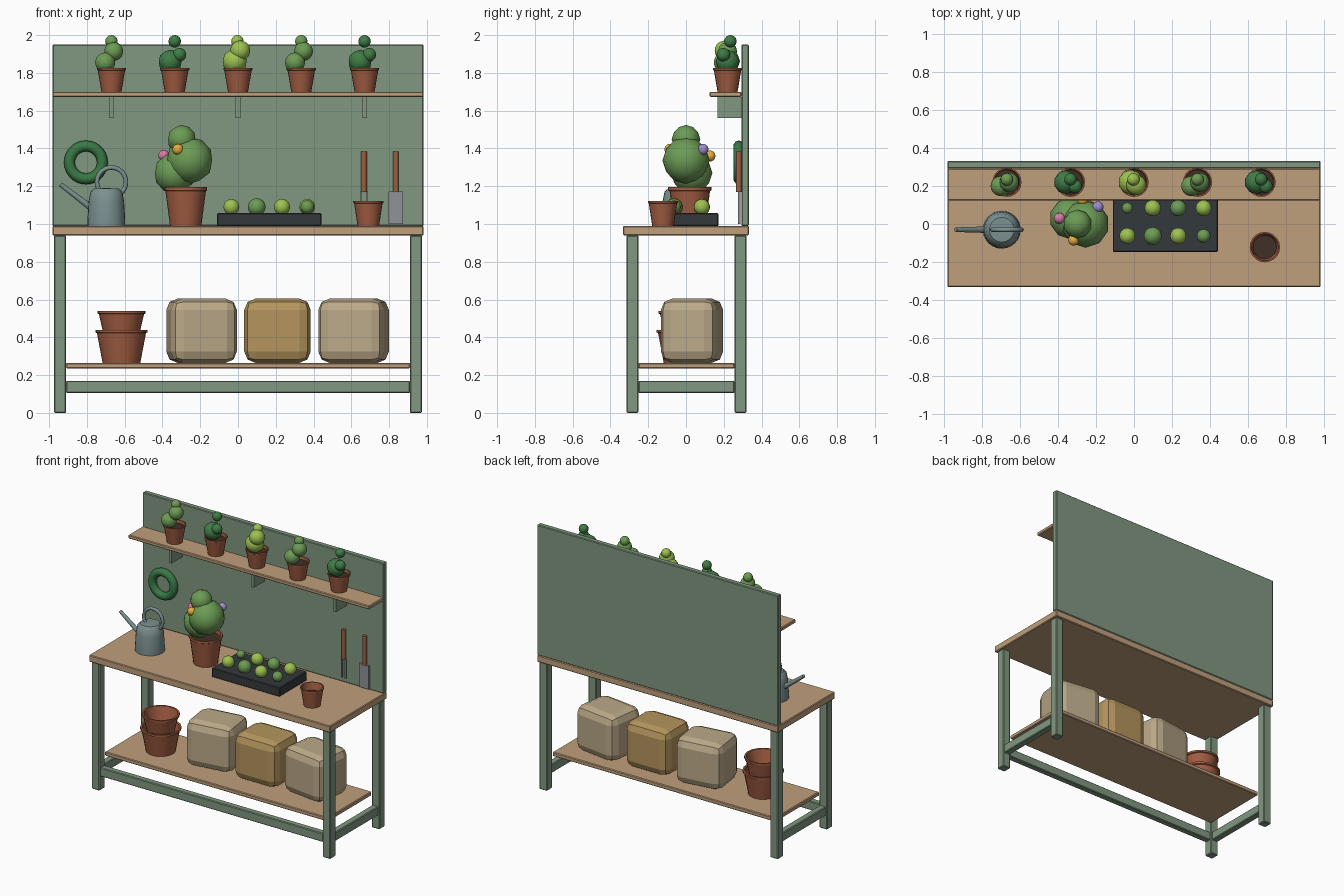
import bpy, bmesh, math
from mathutils import Vector

if "Cube" in bpy.data.objects:
    bpy.data.objects.remove(bpy.data.objects["Cube"])


def mat(name, r, g, b):
    m = bpy.data.materials.new(name)
    m.diffuse_color = (r, g, b, 1)
    m.use_nodes = True
    m.node_tree.nodes["Principled BSDF"].inputs["Base Color"].default_value = m.diffuse_color
    return m


GREEN = mat("green_paint", .22, .31, .22)
WOOD = mat("bench_wood", .53, .35, .20)
CLAY = mat("terracotta", .36, .11, .055)
SOIL = mat("soil", .05, .03, .02)
LEAF = mat("leaf_mid", .15, .33, .09)
DARK = mat("leaf_dark", .05, .20, .06)
LIGHT = mat("leaf_light", .34, .54, .08)
HOSE = mat("hose_green", .04, .19, .06)
ZINC = mat("zinc", .20, .28, .28)
BLACK = mat("tray_black", .035, .04, .045)
STEEL = mat("steel", .28, .29, .31)
GRIP = mat("tool_grip", .33, .12, .05)
CREAM = mat("sack_cream", .50, .40, .25)
TAN = mat("sack_tan", .46, .30, .11)
PINK = mat("petal_pink", .75, .2, .42)
ORANGE = mat("petal_orange", .8, .42, .05)
PURPLE = mat("petal_purple", .36, .27, .65)


def make(name, bm, m, loc=(0, 0, 0), smooth=False):
    bmesh.ops.recalc_face_normals(bm, faces=bm.faces)
    me = bpy.data.meshes.new(name)
    bm.to_mesh(me)
    bm.free()
    me.materials.append(m)
    ob = bpy.data.objects.new(name, me)
    ob.location = loc
    bpy.context.collection.objects.link(ob)
    if smooth:
        bpy.ops.object.select_all(action='DESELECT')
        ob.select_set(True)
        bpy.context.view_layer.objects.active = ob
        bpy.ops.object.shade_smooth_by_angle(angle=math.radians(40))
    return ob


def box(name, x, y, z, m, bevel=.005, seg=1, rot=0):
    lo, hi = Vector((x[0], y[0], z[0])), Vector((x[1], y[1], z[1]))
    bm = bmesh.new()
    bmesh.ops.create_cube(bm, size=1)
    bmesh.ops.scale(bm, vec=hi - lo, verts=bm.verts)
    if bevel:
        bmesh.ops.bevel(bm, geom=bm.edges[:], offset=bevel, segments=seg,
                        profile=.5, affect='EDGES')
    ob = make(name, bm, m, (lo + hi) / 2)
    ob.rotation_euler.z = rot
    return ob


def lathe(name, prof, loc, m, n=20):
    bm = bmesh.new()
    vs = [bm.verts.new((r, 0, z)) for r, z in prof]
    es = [bm.edges.new(p) for p in zip(vs, vs[1:])]
    bmesh.ops.spin(bm, geom=vs + es, cent=(0, 0, 0), axis=(0, 0, 1),
                   angle=2 * math.pi, steps=n)
    bmesh.ops.remove_doubles(bm, verts=bm.verts, dist=1e-4)
    return make(name, bm, m, loc, True)


def ball(name, x, y, z, r, m):
    bm = bmesh.new()
    bmesh.ops.create_icosphere(bm, subdivisions=3 if r < .06 else 2, radius=r)
    return make(name, bm, m, (x, y, z), True)


def tube(name, a, b, r1, r2, m, n=12):
    a, b = Vector(a), Vector(b)
    bm = bmesh.new()
    bmesh.ops.create_cone(bm, cap_ends=True, segments=n, radius1=r1, radius2=r2,
                          depth=(b - a).length)
    ob = make(name, bm, m, (a + b) / 2, True)
    ob.rotation_euler = (b - a).to_track_quat('Z', 'Y').to_euler()
    return ob


def ring(name, loc, R, r, m):
    prof = [(R + r * math.cos(t * math.pi / 5), r * math.sin(t * math.pi / 5)) for t in range(11)]
    ob = lathe(name, prof, loc, m, 28)
    ob.rotation_euler.x = math.pi / 2
    return ob


def pot(name, x, y, z, rb, rt, h, soil=0):
    w = rt * .1
    lathe(name, [(0, 0), (rb, 0), (rt * .94, h * .9), (rt, h * .92), (rt, h),
                 (rt - w, h), (rb - w, h * .1), (0, h * .1)], (x, y, z), CLAY)
    if soil:
        r = rb - w + (rt - rb) * (soil - .1) / .9
        lathe(name + "_soil", [(0, 0), (r + .002, 0)], (x, y, z + h * soil), SOIL)


# Bench frame
box("bench_top", (-.983, .983), (-.333, .333), (.94, .99), WOOD)
box("back_panel", (-.983, .983), (.293, .333), (.99, 1.95), GREEN)
for s, side in ((-1, "left"), (1, "right")):
    xs = sorted((s * .973, s * .91))
    box(side + "_front_leg", xs, (-.315, -.252), (0, .94), GREEN)
    box(side + "_back_leg", xs, (.257, .32), (0, .94), GREEN)
    box(side + "_rail", sorted((s * .967, s * .917)), (-.252, .257), (.105, .17), GREEN)
box("front_rail", (-.91, .91), (-.307, -.26), (.105, .17), GREEN)
box("lower_shelf", (-.91, .91), (-.252, .257), (.235, .265), WOOD)

# Upper shelf and brackets
box("upper_shelf", (-.983, .983), (.125, .293), (1.673, 1.7), WOOD)
for i, x in enumerate((-.67, 0, .67)):
    box(f"shelf_bracket_{i}", (x - .012, x + .012), (.168, .293), (1.56, 1.673), GREEN, 0)

# Row of small potted plants: offsets x, y, z and radius of each leaf ball
shapes = [[(-.033, -.02, .155, .053), (.012, .0, .214, .05), (0, .015, .267, .033)],
          [(-.024, 0, .16, .063), (.025, -.022, .196, .036), (0, .015, .267, .033)],
          [(-.017, 0, .162, .066), (.012, -.015, .218, .053), (-.003, .015, .267, .033)]]
for i, (k, m) in enumerate(((0, LEAF), (1, DARK), (2, LIGHT), (0, LEAF), (1, DARK))):
    x = -.67 + .335 * i
    pot(f"shelf_pot_{i}", x, .22, 1.7, .053, .077, .125, .85)
    for j, (dx, dy, dz, r) in enumerate(shapes[k]):
        ball(f"shelf_plant_{i}_{j}", x + dx, .22 + dy, 1.7 + dz, r, m)

# Large flowering plant
pot("large_pot", -.277, .02, .99, .083, .114, .205, .88)
for j, b in enumerate(((-.256, 0, 1.337, .125), (-.335, .03, 1.27, .11), (-.298, 0, 1.448, .076))):
    ball(f"large_foliage_{j}", *b, LEAF)
for j, (x, y, z, m) in enumerate(((-.393, .03, 1.363, PINK), (-.318, -.085, 1.395, ORANGE),
                                  (-.19, .09, 1.395, PURPLE), (-.27, .127, 1.36, ORANGE))):
    ball(f"blossom_{j}", x, y, z, .029, m)

# Watering can
lathe("watering_can_body", [(0, 0), (.1, 0), (.1, .03), (.094, .13), (.084, .18),
                            (.065, .198), (0, .2)], (-.697, -.03, .99), ZINC, 24)
tube("watering_can_spout", (-.94, -.03, 1.21), (-.75, -.03, 1.065), .012, .018, ZINC)
ring("watering_can_handle", (-.67, -.03, 1.222), .077, .012, ZINC)

# Coiled hose on the panel
ring("hanging_hose", (-.805, .28, 1.326), .087, .029, HOSE)

# Seedling tray
box("seed_tray", (-.112, .442), (-.147, .173), (.99, 1.057), BLACK)
radii = [[.042, .047, .043, .036], [.029, .043, .043, .042]]
for r, y in enumerate((-.063, .084)):
    for c in range(4):
        ball(f"seedling_{r}_{c}", -.035 + .134 * c, y, 1.09, radii[r][c],
             LIGHT if (r + c) % 2 == 0 else LEAF)

# Empty bench pot and stacked pots below
pot("bench_pot", .69, -.122, .99, .057, .08, .133, .6)
pot("stack_lower_pot", -.617, -.018, .265, .1, .138, .175)
pot("stack_upper_pot", -.617, -.018, .365, .083, .127, .175)

# Hanging fork and trowel
for name, x in (("fork", .667), ("trowel", .836)):
    tube(name + "_handle", (x, .28, 1.17), (x, .28, 1.385), .015, .015, GRIP)
for i in (-1, 1):
    x = .667 + i * .015
    box(f"fork_tine_{i + 1}", (x - .005, x + .005), (.275, .285), (1.03, 1.172), STEEL, 0)
box("trowel_blade", (.798, .874), (.274, .288), (1.0, 1.172), STEEL, 0)

# Sacks on the lower shelf
for i, (x, a, m) in enumerate(((-.193, .14, CREAM), (.209, 0, TAN), (.612, -.14, CREAM))):
    box(f"sack_{i}", (x - .176, x + .176), (.032 - .15, .032 + .15), (.265, .605), m, .06, 2, a)
